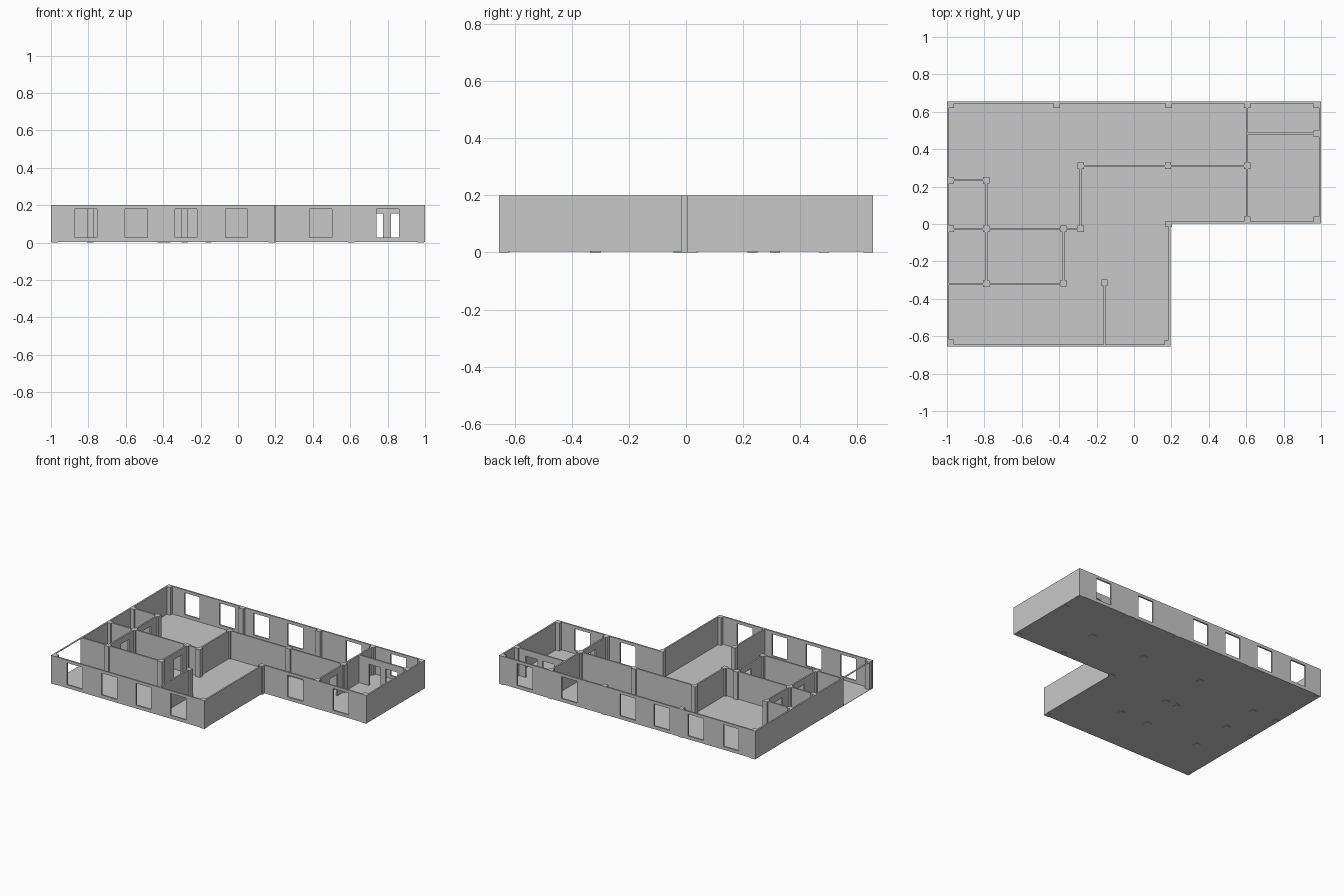
import bpy
import bmesh
from mathutils import Vector

if "Cube" in bpy.data.objects:
    bpy.data.objects.remove(bpy.data.objects["Cube"])

GREY = (0.58, 0.58, 0.58, 1)
mat = bpy.data.materials.new("plain_grey")
mat.use_nodes = True
mat.diffuse_color = GREY
mat.node_tree.nodes["Principled BSDF"].inputs["Base Color"].default_value = GREY

BASE, TOP = 0.003, 0.2        # underside of the floor, top of the walls
THICK = 0.011                 # wall thickness
SILL, HEAD, DOOR = 0.026, 0.18, 0.156
COLUMN = 0.034


def add_object(name, bm):
    bmesh.ops.recalc_face_normals(bm, faces=bm.faces)
    mesh = bpy.data.meshes.new(name)
    bm.to_mesh(mesh)
    bm.free()
    mesh.materials.append(mat)
    obj = bpy.data.objects.new(name, mesh)
    bpy.context.collection.objects.link(obj)


def extrude(bm, offset):
    region = bmesh.ops.extrude_face_region(bm, geom=bm.faces[:])
    verts = [v for v in region["geom"] if isinstance(v, bmesh.types.BMVert)]
    bmesh.ops.translate(bm, verts=verts, vec=offset)


def box(name, low, high):
    bm = bmesh.new()
    bmesh.ops.create_cube(bm, size=1)
    for v in bm.verts:
        v.co = Vector([high[i] if v.co[i] > 0 else low[i] for i in range(3)])
    add_object(name, bm)


def wall(name, axis, pos, start, end, openings=()):
    """Upright panel along an axis; openings are (start, end, bottom, top)."""
    us, zs = {start, end}, {BASE, TOP}
    for a, b, low, high in openings:
        us |= {a, b}
        zs |= {low, high}
    us, zs = sorted(us), sorted(zs)

    def point(u, z):
        side = pos - THICK / 2
        return (u, side, z) if axis == "x" else (side, u, z)

    bm = bmesh.new()
    for u0, u1 in zip(us, us[1:]):
        for z0, z1 in zip(zs, zs[1:]):
            u, z = (u0 + u1) / 2, (z0 + z1) / 2
            if any(a < u < b and c < z < d for a, b, c, d in openings):
                continue
            bm.faces.new([bm.verts.new(point(*p)) for p in
                          ((u0, z0), (u1, z0), (u1, z1), (u0, z1))])
    bmesh.ops.remove_doubles(bm, verts=bm.verts, dist=1e-5)
    extrude(bm, (0, THICK, 0) if axis == "x" else (THICK, 0, 0))
    bmesh.ops.dissolve_limit(bm, angle_limit=0.01, verts=bm.verts, edges=bm.edges)
    add_object(name, bm)


def windows(*centres):
    return [(c - 0.06, c + 0.06, SILL, HEAD) for c in centres]


def doors(*centres):
    return [(c - 0.045, c + 0.045, BASE, DOOR) for c in centres]


# L-shaped floor slab
bm = bmesh.new()
outline = [(-1, -0.655), (0.196, -0.655), (0.196, 0.003), (1, 0.003), (1, 0.655), (-1, 0.655)]
bm.faces.new([bm.verts.new((x, y, BASE)) for x, y in outline])
extrude(bm, (0, 0, 0.002))
add_object("floor", bm)

# Outer walls with windows
wall("back_wall", "x", 0.6495, -1, 1, windows(-0.81, -0.535, -0.27, -0.005, 0.452, 0.8))
wall("front_wall", "x", -0.6495, -1, 0.196, windows(-0.815, -0.545, -0.278, -0.008))
wall("recessed_front_wall", "x", 0.0085, 0.185, 1, windows(0.443, 0.8))
wall("recess_side_wall", "y", 0.1905, -0.655, 0.014)
wall("long_end_wall", "y", -0.9945, -0.32, 0.655)
wall("short_end_wall", "y", 0.9945, 0.003, 0.655)

# Thin rail over the open bay
box("open_bay_rail", (-1, -0.655, TOP - 0.003), (-1 + THICK, -0.32, TOP))

# Partitions
wall("small_room_back_partition", "x", 0.235, -1, -0.79)
wall("small_rooms_partition", "y", -0.79, -0.32, 0.235, doors(-0.14, 0.105))
wall("hall_partition", "x", -0.026, -1, -0.285)
wall("hall_side_partition", "y", -0.285, -0.026, 0.31)
wall("corridor_partition", "x", 0.31, -0.285, 0.605)
wall("wing_partition", "y", 0.605, 0.003, 0.65, doors(0.19))
wall("wing_cross_partition", "x", 0.484, 0.605, 1, doors(0.73, 0.862))
wall("middle_room_partition", "y", -0.377, -0.32, -0.026, doors(-0.14))
wall("front_room_partition", "x", -0.32, -1, -0.377)
wall("stub_partition", "y", -0.158, -0.65, -0.315)

# Square columns, reaching just below the floor
columns = [
    (-0.98, 0.638), (-0.413, 0.638), (0.186, 0.638), (0.605, 0.638), (0.978, 0.638),
    (0.978, 0.483), (0.605, 0.312), (0.182, 0.312), (-0.285, 0.312),
    (-0.98, 0.233), (-0.79, 0.233), (-0.98, -0.026), (-0.79, -0.026),
    (-0.377, -0.026), (-0.285, -0.026), (-0.79, -0.32), (-0.377, -0.316),
    (-0.158, -0.315), (-0.98, -0.635), (0.179, -0.638), (0.186, 0),
    (0.605, 0.024), (0.978, 0.022)]
h = COLUMN / 2
for i, (x, y) in enumerate(columns, 1):
    box(f"column_{i}", (x - h, y - h, 0), (x + h, y + h, TOP))
